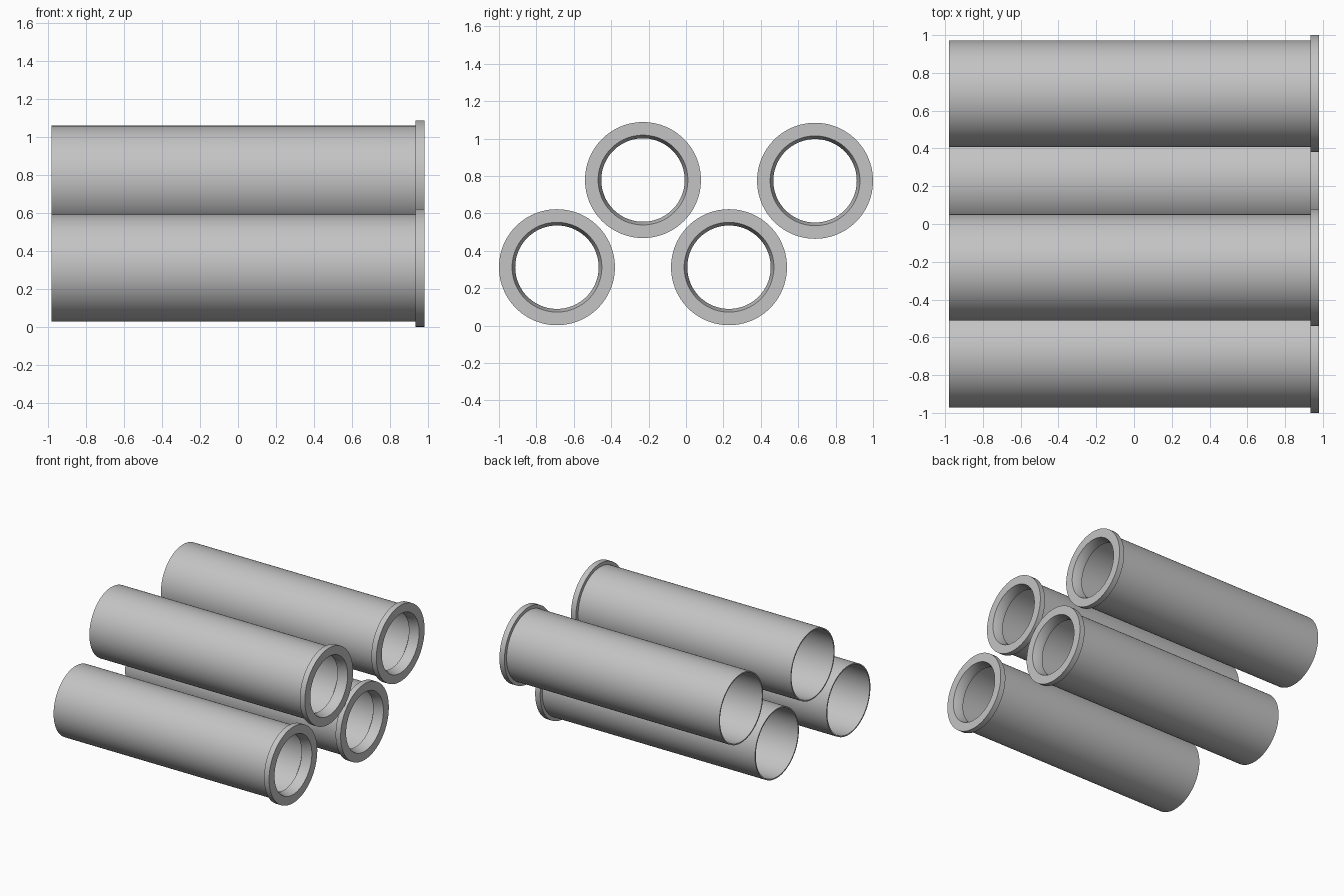
import bpy, bmesh, math
from mathutils import Matrix, Vector

cube = bpy.data.objects.get("Cube")
if cube:
    bpy.data.objects.remove(cube, do_unlink=True)

metal = bpy.data.materials.new("grey_metal")
metal.use_nodes = True
grey = (0.55, 0.55, 0.55, 1)
metal.diffuse_color = grey
metal.node_tree.nodes["Principled BSDF"].inputs["Base Color"].default_value = grey

SEGMENTS = 96
# Closed wall section as (x, radius): outer wall, rim, tapered socket, bore
SECTION = [(-0.98, 0.282), (0.935, 0.282), (0.935, 0.31), (0.98, 0.31),
           (0.98, 0.24), (0.93, 0.223), (0.90, 0.223), (0.87, 0.27), (-0.98, 0.272)]


def flanged_tube(name, y, z):
    """Spin the wall section about the x axis."""
    bm = bmesh.new()
    verts = [bm.verts.new((x, 0, r)) for x, r in SECTION]
    edges = [bm.edges.new((a, b)) for a, b in zip(verts, verts[1:] + verts[:1])]
    bmesh.ops.spin(bm, geom=verts + edges, cent=(0, 0, 0), axis=(1, 0, 0),
                   angle=math.tau, steps=SEGMENTS)
    bmesh.ops.remove_doubles(bm, verts=bm.verts, dist=0.0001)
    bmesh.ops.recalc_face_normals(bm, faces=bm.faces)
    mesh = bpy.data.meshes.new(name)
    bm.to_mesh(mesh)
    bm.free()
    mesh.materials.append(metal)
    tube = bpy.data.objects.new(name, mesh)
    tube.location = (0, y, z)
    bpy.context.collection.objects.link(tube)
    bpy.ops.object.select_all(action="DESELECT")
    tube.select_set(True)
    bpy.context.view_layer.objects.active = tube
    bpy.ops.object.shade_smooth_by_angle(angle=math.radians(30))


# Staggered stack: two tubes below, two above
flanged_tube("lower_front_tube", -0.69, 0.312)
flanged_tube("lower_back_tube", 0.23, 0.312)
flanged_tube("upper_front_tube", -0.23, 0.778)
flanged_tube("upper_back_tube", 0.69, 0.774)
